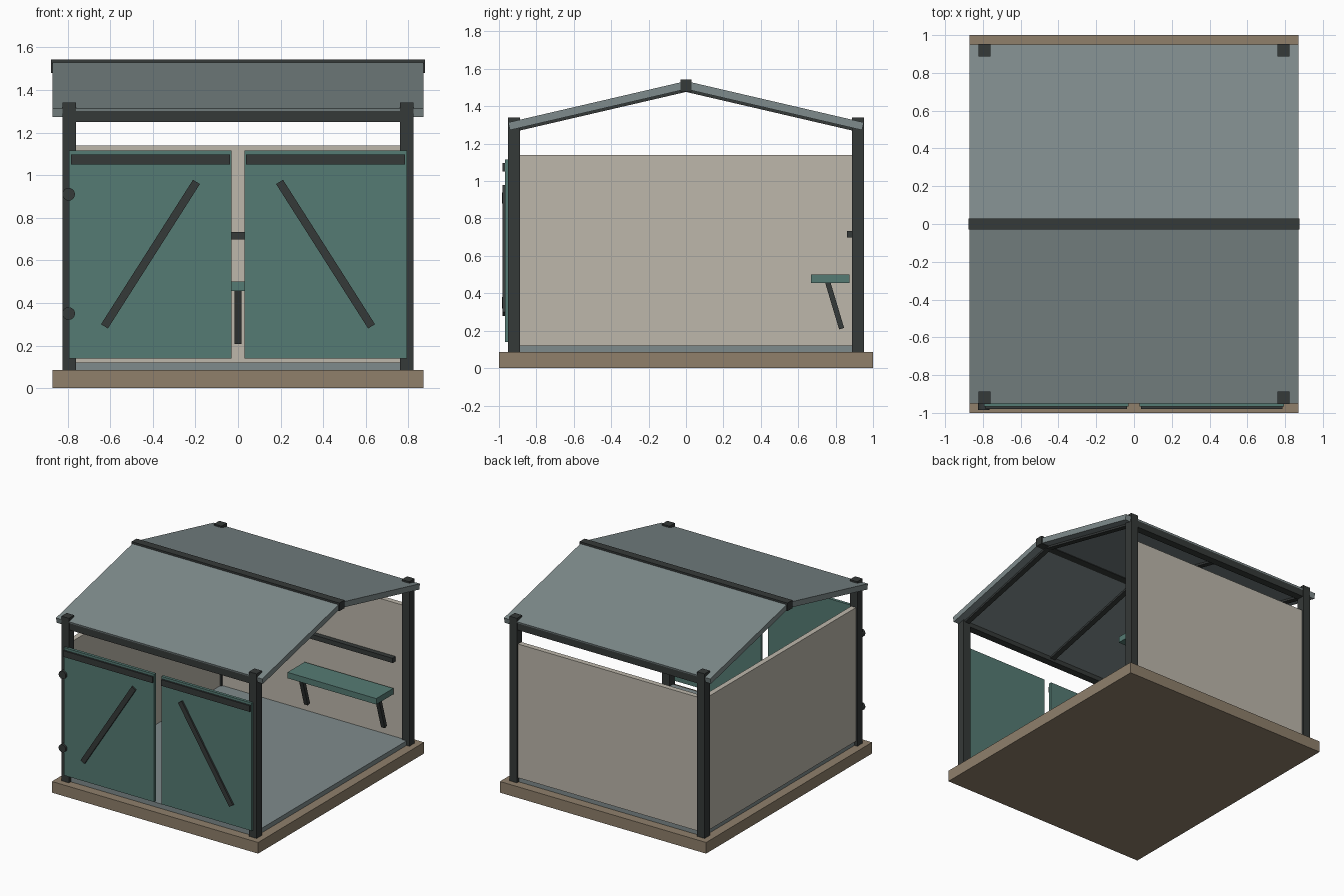
import bpy, math
from mathutils import Vector, Matrix

if "Cube" in bpy.data.objects:
    bpy.data.objects.remove(bpy.data.objects["Cube"])


def material(name, r, g, b):
    m = bpy.data.materials.new(name)
    m.diffuse_color = tuple((c / 255) ** 2.2 for c in (r, g, b)) + (1,)
    m.use_nodes = True
    m.node_tree.nodes["Principled BSDF"].inputs["Base Color"].default_value = m.diffuse_color
    return m


DARK = material("dark_timber", 56, 60, 59)
TEAL = material("teal_paint", 86, 122, 115)
CREAM = material("cream_panel", 188, 182, 170)
BROWN = material("brown_base", 142, 127, 107)
SLATE = material("slate_grey", 126, 138, 139)


def box(name, x, y, z, mat):
    """Box from (min, max) ranges on each axis."""
    size = [r[1] - r[0] for r in (x, y, z)]
    centre = [(r[0] + r[1]) / 2 for r in (x, y, z)]
    bpy.ops.mesh.primitive_cube_add(size=1)
    ob = bpy.context.object
    ob.name = name
    ob.data.transform(Matrix.Diagonal((*size, 1)))
    ob.location = centre
    ob.data.materials.append(mat)
    return ob


def bar(name, a, b, width, depth, side, mat):
    """Box running from a to b; width is measured along the side axis."""
    a, b, side = Vector(a), Vector(b), Vector(side)
    d = (b - a).normalized()
    ob = box(name, (-width / 2, width / 2), (-depth / 2, depth / 2),
             (-(b - a).length / 2, (b - a).length / 2), mat)
    rot = Matrix((side, d.cross(side), d)).transposed()
    ob.matrix_world = Matrix.Translation((a + b) / 2) @ rot.to_4x4()
    return ob


# Base and floor
box("base", (-0.87, 0.87), (-1, 1), (0, 0.085), BROWN)
box("floor", (-0.8, 0.8), (-0.93, 0.93), (0.085, 0.12), SLATE)

# Corner posts
for sx, xn in ((-1, "left"), (1, "right")):
    for sy, yn in ((-1, "front"), (1, "back")):
        x, y = sx * 0.792, sy * 0.92
        box(f"{yn}_{xn}_post", (x - 0.032, x + 0.032), (y - 0.032, y + 0.032),
            (0.085, 1.34), DARK)

# Eaves beams, roof panels and rafters
for sy, n in ((-1, "front"), (1, "back")):
    y = sy * 0.92
    box(f"{n}_eaves_beam", (-0.79, 0.79), (y - 0.028, y + 0.028), (1.25, 1.312), DARK)
    bar(f"{n}_roof_panel", (0, 0, 1.513), (0, sy * 0.946, 1.293),
        1.74, 0.042, (1, 0, 0), SLATE)
    for x in (-0.79, 0, 0.79):
        bar(f"{n}_rafter", (x, 0, 1.492), (x, sy * 0.93, 1.276),
            0.04, 0.03, (1, 0, 0), DARK)
box("ridge_beam", (-0.877, 0.877), (-0.03, 0.03), (1.48, 1.542), DARK)

# Walls at the back and left
box("back_wall", (-0.775, 0.775), (0.9, 0.94), (0.12, 1.14), CREAM)
box("left_wall", (-0.812, -0.772), (-0.9, 0.9), (0.12, 1.14), CREAM)

# Pair of front doors with top rail and diagonal brace
for s, n in ((-1, "left"), (1, "right")):
    def span(p, q):
        return tuple(sorted((s * p, s * q)))
    box(f"{n}_door", span(0.03, 0.793), (-0.967, -0.945), (0.14, 1.115), TEAL)
    box(f"{n}_door_rail", span(0.037, 0.785), (-0.98, -0.96), (1.05, 1.097), DARK)
    bar(f"{n}_door_brace", (s * 0.195, -0.97, 0.968), (s * 0.627, -0.97, 0.29),
        0.02, 0.038, (0, 1, 0), DARK)

# Round hinges on the left door
for z in (0.35, 0.91):
    bpy.ops.mesh.primitive_cylinder_add(vertices=16, radius=0.03, depth=0.035,
                                        location=(-0.795, -0.966, z),
                                        rotation=(math.pi / 2, 0, 0))
    hinge = bpy.context.object
    hinge.name = "door_hinge"
    hinge.data.materials.append(DARK)
    bpy.ops.object.shade_smooth_by_angle()

# Bench with slanted legs, and the rail above it
box("bench_seat", (-0.05, 0.7), (0.667, 0.873), (0.455, 0.5), TEAL)
for x in (0, 0.65):
    bar("bench_leg", (x, 0.757, 0.462), (x, 0.832, 0.211), 0.032, 0.028, (1, 0, 0), DARK)
box("wall_rail", (-0.05, 0.7), (0.862, 0.902), (0.697, 0.733), DARK)
